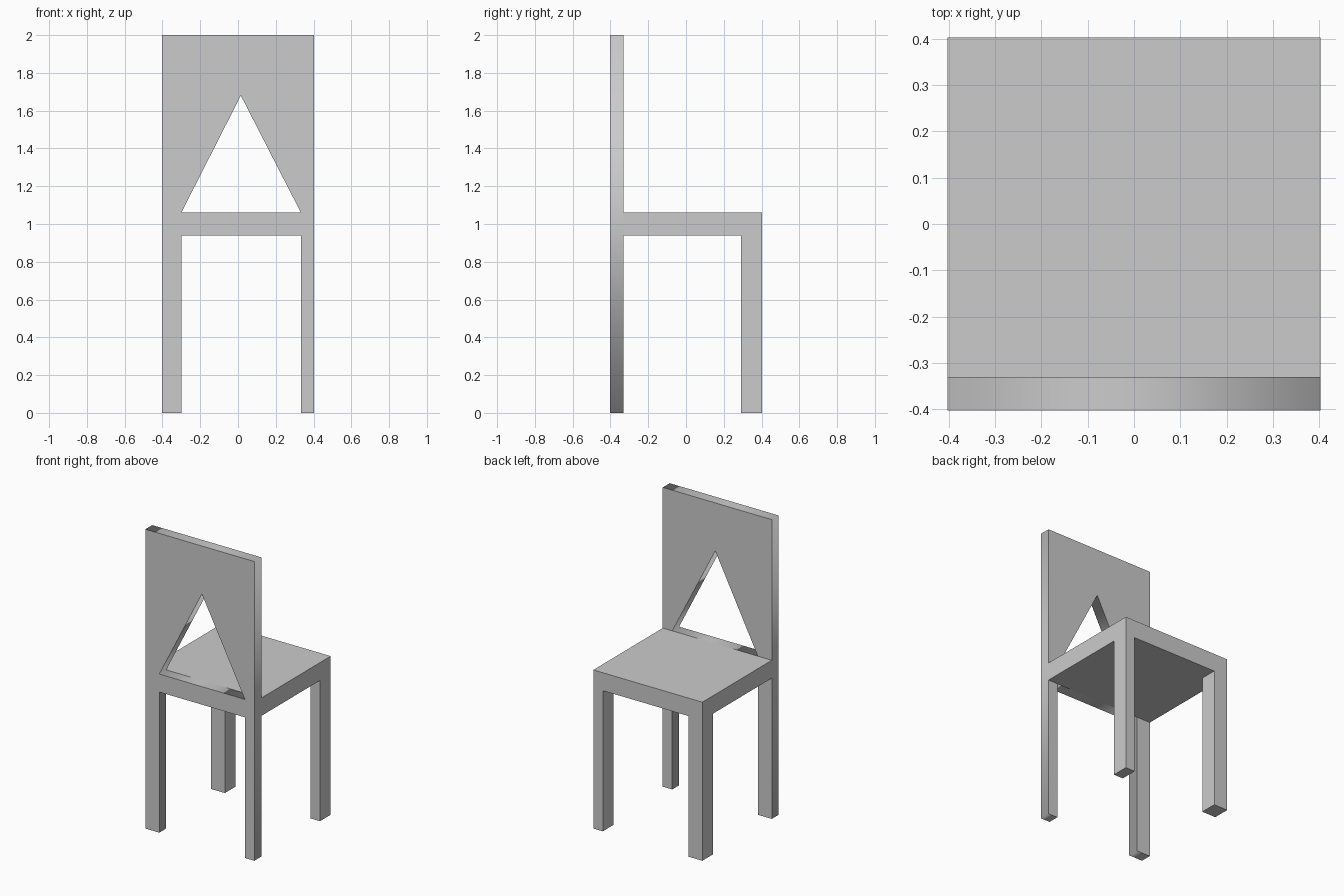
import bpy
from math import radians

if "Cube" in bpy.data.objects:
    bpy.data.objects.remove(bpy.data.objects["Cube"])

W, D = 0.403, 0.403             # half width, half depth
IN_L, IN_R = -0.30, 0.333       # inner edges of left and right legs
BACK_Y, LEG_Y = -0.33, 0.29     # inner faces of the back frame and far legs
SEAT_LO, SEAT_HI, TOP = 0.94, 1.06, 2.0


def box(name, x0, x1, y0, y1, z0, z1):
    bpy.ops.mesh.primitive_cube_add(
        size=1, location=((x0 + x1) / 2, (y0 + y1) / 2, (z0 + z1) / 2))
    ob = bpy.context.object
    ob.name = ob.data.name = name
    ob.scale = (x1 - x0, y1 - y0, z1 - z0)
    bpy.ops.object.transform_apply(location=False, rotation=False, scale=True)
    return ob


def extruded_profile(name, loops, y0, y1):
    """Fill closed x/z loops (inner loops become holes) and extrude along y."""
    curve = bpy.data.curves.new(name, 'CURVE')
    curve.dimensions = '2D'
    curve.fill_mode = 'BOTH'
    curve.extrude = (y1 - y0) / 2
    for pts in loops:
        spline = curve.splines.new('POLY')
        spline.points.add(len(pts) - 1)
        for p, (x, z) in zip(spline.points, pts):
            p.co = (x, z, 0, 1)
        spline.use_cyclic_u = True
    ob = bpy.data.objects.new(name, curve)
    bpy.context.collection.objects.link(ob)
    ob.location.y = (y0 + y1) / 2
    ob.rotation_euler.x = radians(90)
    bpy.ops.object.select_all(action='DESELECT')
    ob.select_set(True)
    bpy.context.view_layer.objects.active = ob
    bpy.ops.object.convert(target='MESH')
    ob = bpy.context.object
    ob.data.shade_flat()
    return ob


# Back frame: panel and two legs in one slab, with a triangular opening
outline = [(-W, 0), (IN_L, 0), (IN_L, SEAT_LO), (IN_R, SEAT_LO),
           (IN_R, 0), (W, 0), (W, TOP), (-W, TOP)]
opening = [(IN_L, SEAT_HI), (IN_R, SEAT_HI), (0.015, 1.68)]
extruded_profile("back_frame", [outline, opening], -D, BACK_Y)

# Seat
box("seat", -W, W, BACK_Y, D, SEAT_LO, SEAT_HI)

# Seat-end legs
for side, x0, x1 in (("left", -W, IN_L), ("right", IN_R, W)):
    box(f"{side}_leg", x0, x1, LEG_Y, D, 0, SEAT_LO)
